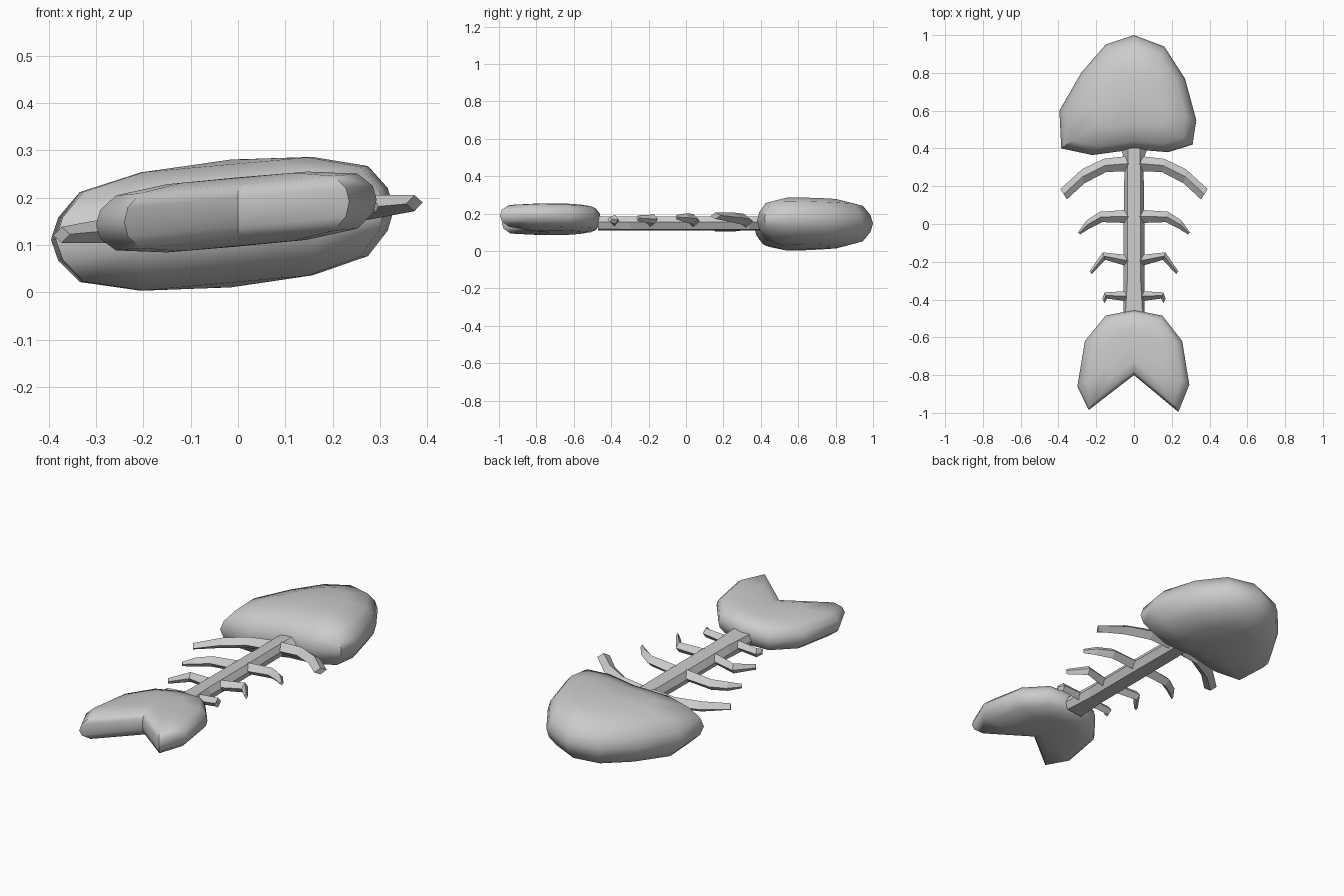
import bpy, bmesh, math

if "Cube" in bpy.data.objects:
    bpy.data.objects.remove(bpy.data.objects["Cube"])

ROLL = 0.09  # the whole fish leans slightly, right side higher


def finish(name, bm, smooth):
    for v in bm.verts:
        v.co.z += ROLL * v.co.x
    bmesh.ops.recalc_face_normals(bm, faces=bm.faces)
    me = bpy.data.meshes.new(name)
    bm.to_mesh(me)
    bm.free()
    ob = bpy.data.objects.new(name, me)
    bpy.context.collection.objects.link(ob)
    if smooth:
        bpy.ops.object.select_all(action='DESELECT')
        ob.select_set(True)
        bpy.context.view_layer.objects.active = ob
        bpy.ops.object.shade_smooth_by_angle(angle=math.radians(smooth))
    return ob


def bridge(bm, a, b):
    n = len(a)
    for i in range(n):
        bm.faces.new((a[i], a[(i + 1) % n], b[(i + 1) % n], b[i]))


def pillow(name, outline, centre, zc, rings):
    """Puffed flat shape: rings of (scale, height) above and below an outline."""
    bm = bmesh.new()
    cx, cy = centre
    rim = [bm.verts.new((x, y, zc)) for x, y in outline]
    for side in (1, -1):
        prev = rim
        for s, h in rings[:-1]:
            ring = [bm.verts.new((cx + (x - cx) * s, cy + (y - cy) * s, zc + side * h))
                    for x, y in outline]
            bridge(bm, prev, ring)
            prev = ring
        tip = bm.verts.new((cx, cy, zc + side * rings[-1][1]))
        for i in range(len(prev)):
            bm.faces.new((prev[i], prev[(i + 1) % len(prev)], tip))
    return finish(name, bm, 50)


def loft(name, sections):
    bm = bmesh.new()
    loops = [[bm.verts.new(p) for p in sec] for sec in sections]
    for a, b in zip(loops, loops[1:]):
        bridge(bm, a, b)
    bm.faces.new(loops[0])
    bm.faces.new(loops[-1])
    return finish(name, bm, 0)


# Head
pillow("head",
       [(0, 1.0), (0.16, 0.94), (0.27, 0.77), (0.33, 0.55), (0.31, 0.42), (0.18, 0.38),
        (0, 0.395), (-0.22, 0.365), (-0.385, 0.40), (-0.395, 0.60), (-0.28, 0.80), (-0.15, 0.95)],
       (-0.015, 0.66), 0.147, [(0.96, 0.045), (0.84, 0.095), (0.5, 0.125), (0, 0.135)])

# Tail fin
pillow("tail_fin",
       [(0, -0.455), (0.15, -0.485), (0.255, -0.62), (0.293, -0.85), (0.235, -0.995),
        (0, -0.80), (-0.24, -0.985), (-0.30, -0.86), (-0.26, -0.62), (-0.15, -0.485)],
       (0, -0.65), 0.17, [(0.97, 0.03), (0.86, 0.058), (0.5, 0.072), (0, 0.073)])

# Spine: six-sided bar, flaring where it meets the head
spine = []
for y, top, mid in ((-0.47, 0.045, 0.055), (-0.3, 0.035, 0.055), (0.0, 0.035, 0.055),
                    (0.34, 0.033, 0.05), (0.415, 0.033, 0.075)):
    spine.append([(-top, y, 0.182), (top, y, 0.182), (mid, y, 0.15),
                  (top, y, 0.113), (-top, y, 0.113), (-mid, y, 0.15)])
loft("spine", spine)

# Ribs: swept-back diamond bars, path points are (x, back y, front y, half height)
RIBS = [
    [(0.03, 0.36, 0.28, 0.032), (0.16, 0.345, 0.275, 0.03), (0.275, 0.29, 0.215, 0.027), (0.39, 0.185, 0.13, 0.017)],
    [(0.03, 0.075, 0.005, 0.03), (0.18, 0.065, 0.01, 0.028), (0.25, 0.02, -0.025, 0.024), (0.297, -0.045, -0.055, 0.012)],
    [(0.03, -0.165, -0.225, 0.028), (0.165, -0.15, -0.19, 0.026), (0.235, -0.25, -0.265, 0.015)],
    [(0.03, -0.355, -0.41, 0.026), (0.155, -0.362, -0.395, 0.024), (0.168, -0.395, -0.42, 0.014)],
]
for side, label in ((1, "right"), (-1, "left")):
    for n, path in enumerate(RIBS, 1):
        secs = []
        last = len(path) - 1
        for i, (x, yb, yf, h) in enumerate(path):
            xf = x - (0.035 if i == last and n == 1 else 0.012 if i else 0)
            xm, ym = (x + xf) / 2, (yb + yf) / 2
            secs.append([(side * x, yb, 0.155), (side * xm, ym, 0.155 + h),
                         (side * xf, yf, 0.155), (side * xm, ym, 0.155 - h)])
        loft(f"rib_{label}_{n}", secs)
